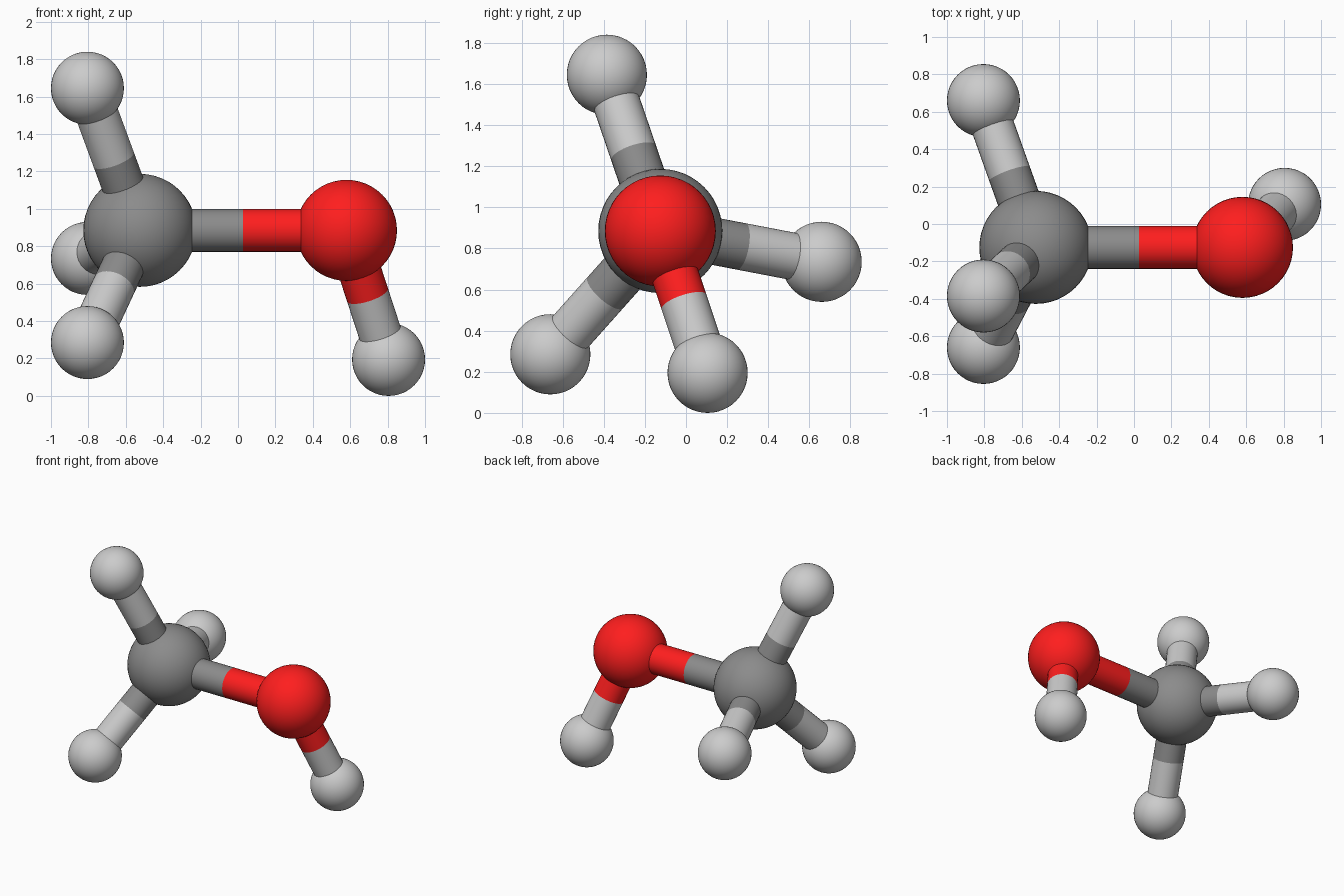
import bpy
from mathutils import Vector

if "Cube" in bpy.data.objects:
    bpy.data.objects.remove(bpy.data.objects["Cube"])


def material(name, rgb):
    m = bpy.data.materials.new(name)
    m.diffuse_color = (*rgb, 1)
    m.use_nodes = True
    m.node_tree.nodes["Principled BSDF"].inputs["Base Color"].default_value = m.diffuse_color
    return m


DARK = material("dark_grey", (0.26, 0.26, 0.26))
LIGHT = material("light_grey", (0.56, 0.56, 0.56))
RED = material("red", (1.0, 0.013, 0.013))


def finish(name, mat):
    ob = bpy.context.object
    ob.name = name
    ob.data.materials.append(mat)
    bpy.ops.object.shade_smooth_by_angle()


def atom(name, centre, radius, mat):
    bpy.ops.mesh.primitive_uv_sphere_add(segments=48, ring_count=24, radius=radius, location=centre)
    finish(name, mat)


def tube(name, a, b, mat):
    axis = b - a
    bpy.ops.mesh.primitive_cylinder_add(
        vertices=32, radius=0.115, depth=axis.length, end_fill_type='NOTHING',
        location=(a + b) / 2, rotation=axis.to_track_quat('Z', 'Y').to_euler())
    finish(name, mat)


def bond(name, a, b, mat_a, mat_b):
    mid = (a + b) / 2
    tube(name + "_inner_half", a, mid, mat_a)
    tube(name + "_outer_half", mid, b, mat_b)


# Atom centres
carbon = Vector((-0.525, -0.125, 0.885))
oxygen = Vector((0.58, -0.125, 0.885))
methyl = [Vector((-0.805, -0.385, 1.645)),
          Vector((-0.805, -0.66, 0.285)),
          Vector((-0.805, 0.66, 0.735))]
hydroxyl = Vector((0.805, 0.105, 0.195))

# Large atoms and the bond joining them
atom("carbon_atom", carbon, 0.302, DARK)
atom("oxygen_atom", oxygen, 0.27, RED)
bond("carbon_oxygen_bond", carbon, oxygen, DARK, RED)

# Three hydrogens on the carbon
for i, h in enumerate(methyl, 1):
    atom(f"hydrogen_atom_{i}", h, 0.195, LIGHT)
    bond(f"carbon_hydrogen_bond_{i}", carbon, h, DARK, LIGHT)

# One hydrogen on the oxygen
atom("hydrogen_atom_4", hydroxyl, 0.195, LIGHT)
bond("oxygen_hydrogen_bond", oxygen, hydroxyl, RED, LIGHT)
